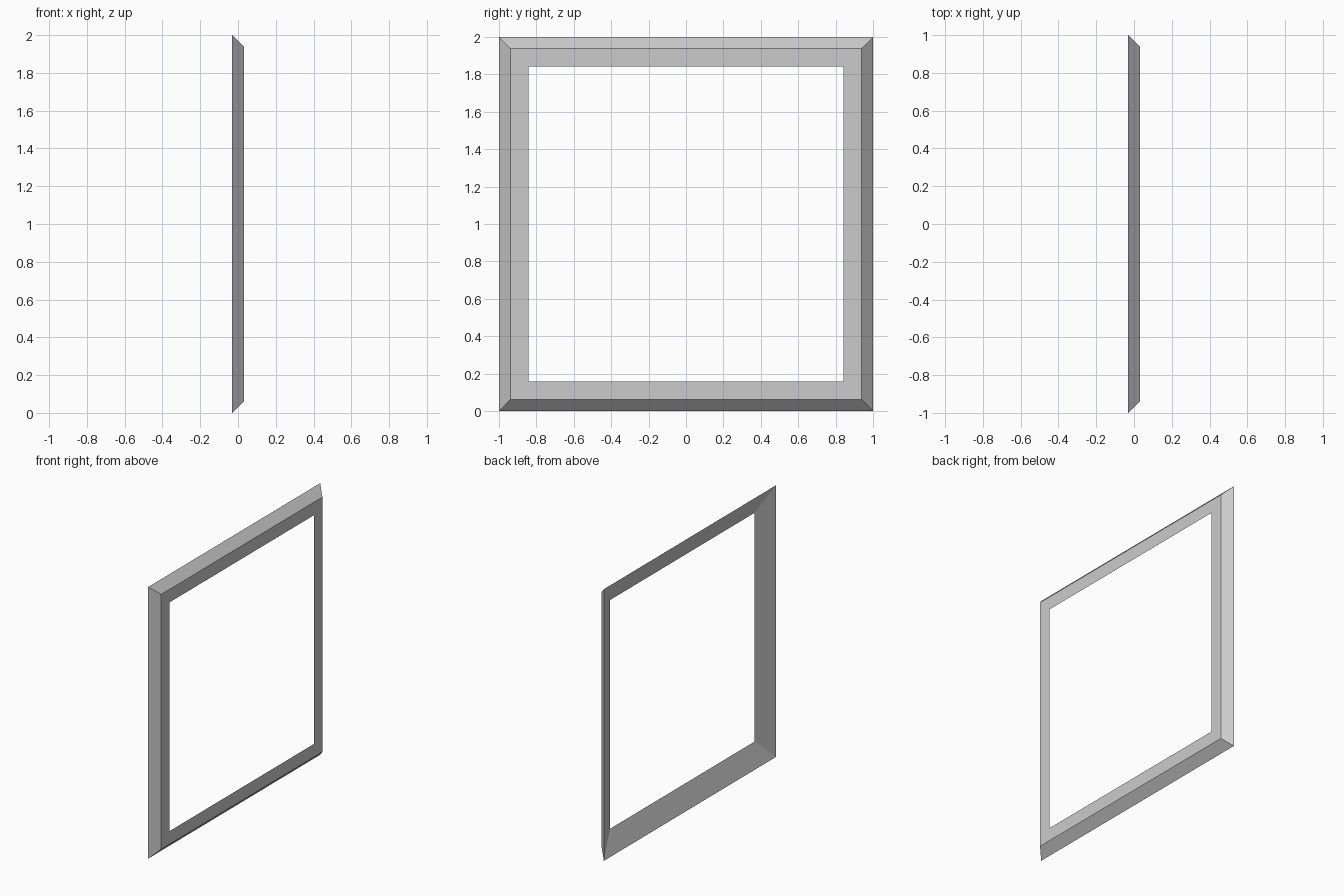
import bpy, bmesh

if "Cube" in bpy.data.objects:
    bpy.data.objects.remove(bpy.data.objects["Cube"])

# Triangular moulding profile: (x, half size of the square ring)
PROFILE = [(-0.031, 1.0), (0.031, 0.938), (0.031, 0.842)]
CORNERS = [(-1, -1), (1, -1), (1, 1), (-1, 1)]

# Sweep the profile around the four mitred corners
bm = bmesh.new()
rings = [[bm.verts.new((x, sy * h, 1 + sz * h)) for sy, sz in CORNERS]
         for x, h in PROFILE]
for r in range(3):
    a, b = rings[r], rings[(r + 1) % 3]
    for i in range(4):
        j = (i + 1) % 4
        bm.faces.new((a[i], a[j], b[j], b[i]))
bmesh.ops.recalc_face_normals(bm, faces=bm.faces)

# Square frame object
mesh = bpy.data.meshes.new("square_frame")
bm.to_mesh(mesh)
bm.free()
frame = bpy.data.objects.new("square_frame", mesh)
bpy.context.collection.objects.link(frame)
